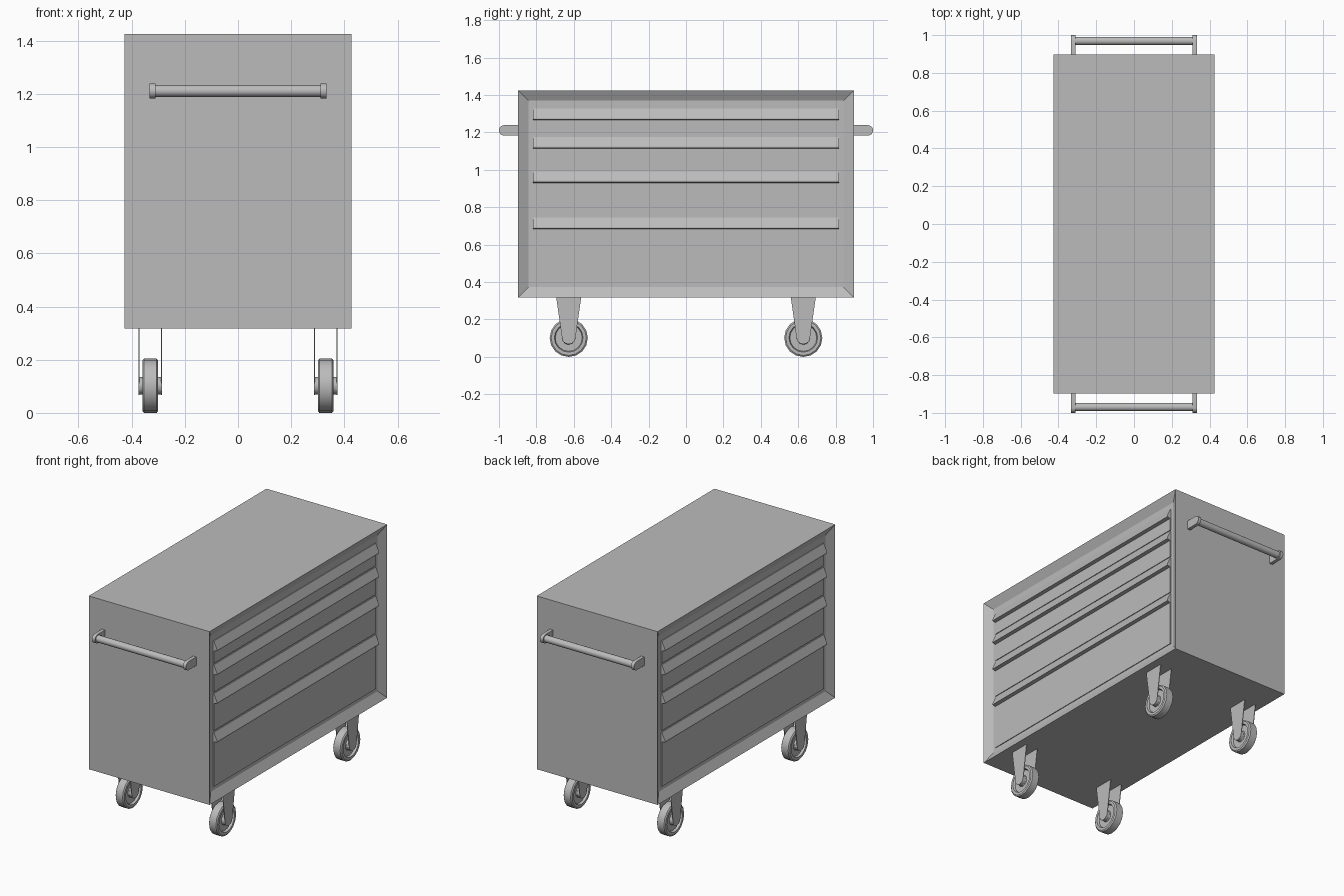
import bpy, bmesh, math
from mathutils import Matrix, Vector

cube = bpy.data.objects.get("Cube")
if cube:
    bpy.data.objects.remove(cube, do_unlink=True)

grey = bpy.data.materials.new("plain_grey")
grey.use_nodes = True
grey.diffuse_color = (0.5, 0.5, 0.5, 1)
grey.node_tree.nodes["Principled BSDF"].inputs["Base Color"].default_value = (0.5, 0.5, 0.5, 1)


def finish(name, bm, smooth=False):
    bmesh.ops.recalc_face_normals(bm, faces=bm.faces)
    mesh = bpy.data.meshes.new(name)
    bm.to_mesh(mesh)
    bm.free()
    mesh.materials.append(grey)
    ob = bpy.data.objects.new(name, mesh)
    bpy.context.collection.objects.link(ob)
    if smooth:
        bpy.ops.object.select_all(action='DESELECT')
        ob.select_set(True)
        bpy.context.view_layer.objects.active = ob
        bpy.ops.object.shade_smooth_by_angle(angle=math.radians(35))
    return ob


def prism(bm, points, vector):
    """Extrude a closed outline along a vector."""
    face = bm.faces.new([bm.verts.new(p) for p in points])
    out = bmesh.ops.extrude_face_region(bm, geom=[face])
    verts = [g for g in out["geom"] if isinstance(g, bmesh.types.BMVert)]
    bmesh.ops.translate(bm, verts=verts, vec=vector)


def lathe_x(bm, profile, centre, steps):
    """Revolve (x, radius) points around an x axis through centre."""
    cx, cy, cz = centre
    verts = [bm.verts.new((cx + x, cy, cz + r)) for x, r in profile]
    edges = [bm.edges.new(pair) for pair in zip(verts, verts[1:])]
    bmesh.ops.spin(bm, geom=verts + edges, cent=centre, axis=(1, 0, 0),
                   angle=math.tau, steps=steps, use_merge=True)
    bmesh.ops.remove_doubles(bm, verts=bm.verts, dist=0.0005)


# Cabinet shell with a recessed opening in both long sides
HALF_X, HALF_Y, BASE, TOP = 0.427, 0.897, 0.318, 1.425
RECESS = 0.03
bm = bmesh.new()
bmesh.ops.create_cube(bm, size=1)
bmesh.ops.scale(bm, vec=(2 * HALF_X, 2 * HALF_Y, TOP - BASE), verts=bm.verts)
bmesh.ops.translate(bm, vec=(0, 0, (TOP + BASE) / 2), verts=bm.verts)
bm.normal_update()
sides = [f for f in bm.faces if abs(f.normal.x) > 0.9]
bmesh.ops.inset_individual(bm, faces=sides, thickness=0.078, depth=-RECESS)
finish("cabinet", bm)

# Drawer fronts, each with a sloping finger pull that is undercut below
drawers = [(1.186, 1.328), (1.002, 1.176), (0.755, 0.992), (0.398, 0.745)]
for side, label in ((1, "left"), (-1, "right")):
    for number, (low, high) in enumerate(drawers, 1):
        back, front, lip = (HALF_X - d for d in (RECESS + 0.005, RECESS - 0.005, 0.002))
        outline = [(back, low), (front, low), (front, high - 0.062), (lip, high - 0.058),
                   (lip, high - 0.05), (front, high), (back, high)]
        bm = bmesh.new()
        prism(bm, [(side * x, -0.818, z) for x, z in outline], (0, 1.636, 0))
        finish(f"{label}_drawer_{number}", bm)

# Push handles on both ends: round bar between two round-nosed brackets
for end, label in ((-1, "front"), (1, "back")):
    bm = bmesh.new()
    lathe_x(bm, [(-0.315, 0), (-0.315, 0.022), (0.315, 0.022), (0.315, 0)],
            (0, end * 0.969, 1.211), 20)
    finish(f"{label}_handle_bar", bm, True)
    for s, hand in ((1, "left"), (-1, "right")):
        nose = [(0.972 + 0.028 * math.cos(a), 1.211 + 0.028 * math.sin(a))
                for a in (math.pi * (i / 10 - 0.5) for i in range(11))]
        outline = [(HALF_Y - 0.005, 1.183)] + nose + [(HALF_Y - 0.005, 1.239)]
        bm = bmesh.new()
        prism(bm, [(s * 0.311, end * y, z) for y, z in outline], (s * 0.022, 0, 0))
        finish(f"{label}_{hand}_handle_bracket", bm, True)

# Casters: wheel with dished hub, axle and two tapered fork plates
AXLE_Z = 0.102
half_wheel = [(0.022, 0), (0.022, 0.034), (0.016, 0.036), (0.016, 0.072),
              (0.03, 0.077), (0.03, 0.094), (0.024, 0.102)]
wheel_profile = half_wheel + [(-x, r) for x, r in reversed(half_wheel)]
for sx, hand in ((1, "left"), (-1, "right")):
    for sy, label in ((-1, "front"), (1, "back")):
        centre = Vector((sx * 0.33, sy * 0.627, AXLE_Z))
        bm = bmesh.new()
        lathe_x(bm, wheel_profile, centre, 16)
        finish(f"{label}_{hand}_wheel", bm, True)

        bm = bmesh.new()
        lathe_x(bm, [(-0.042, 0), (-0.042, 0.033), (0.042, 0.033), (0.042, 0)], centre, 16)
        finish(f"{label}_{hand}_axle", bm, True)

        tip = [(0.036 * math.cos(a), AXLE_Z + 0.034 * math.sin(a))
               for a in (-math.pi * i / 6 for i in range(7))]
        outline = [(-0.067, BASE + 0.002), (0.067, BASE + 0.002)] + tip
        bm = bmesh.new()
        for offset in (-0.044, 0.04):
            prism(bm, [(centre.x + offset, centre.y + y, z) for y, z in outline], (0.004, 0, 0))
        finish(f"{label}_{hand}_fork", bm)
